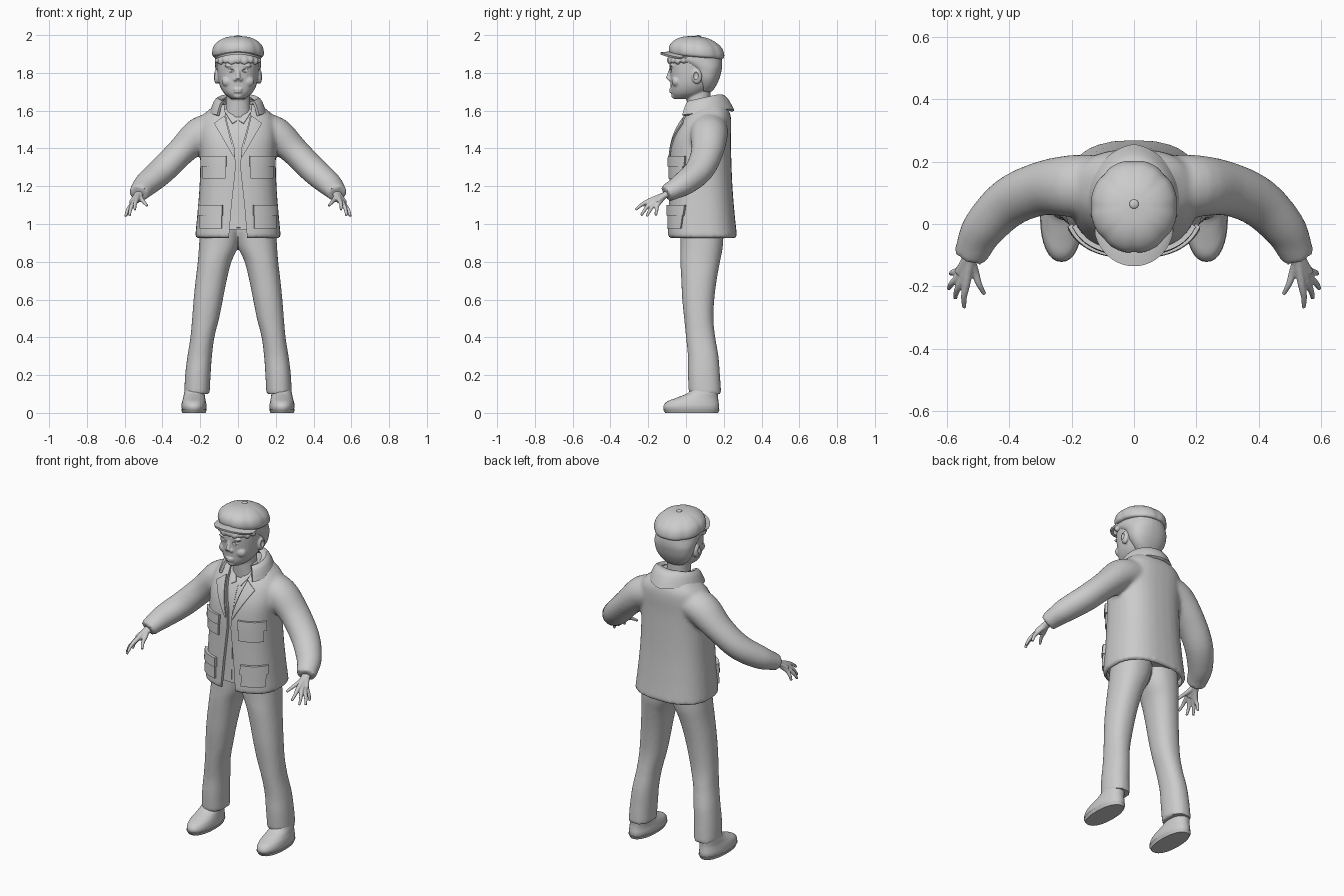
import bpy, bmesh
from math import sin, cos, pi, radians, copysign
from mathutils import Vector
from mathutils.bvhtree import BVHTree

cube = bpy.data.objects.get("Cube")
if cube:
    bpy.data.objects.remove(cube, do_unlink=True)

grey = bpy.data.materials.new("plain_grey")
grey.use_nodes = True
grey.diffuse_color = (.6, .6, .6, 1)
grey.node_tree.nodes["Principled BSDF"].inputs["Base Color"].default_value = grey.diffuse_color
SIDES = (("left_", 1), ("right_", -1))


# ---------- helpers ----------
def activate(obj):
    bpy.ops.object.select_all(action='DESELECT')
    obj.select_set(True)
    bpy.context.view_layer.objects.active = obj


def finish(name, bm):
    bmesh.ops.recalc_face_normals(bm, faces=bm.faces)
    mesh = bpy.data.meshes.new(name)
    bm.to_mesh(mesh)
    bm.free()
    mesh.materials.append(grey)
    obj = bpy.data.objects.new(name, mesh)
    bpy.context.collection.objects.link(obj)
    return smooth(obj)


def smooth(obj):
    activate(obj)
    bpy.ops.object.shade_smooth_by_angle(angle=radians(40))
    return obj


def apply(obj, kind, **props):
    activate(obj)
    mod = obj.modifiers.new(kind, kind)
    for key, value in props.items():
        setattr(mod, key, value)
    bpy.ops.object.modifier_apply(modifier=mod.name)


def skin(name, rings, wrap=True, thickness=0):
    """Join successive rows of points; closed rows get end caps, open ones a thickness."""
    bm = bmesh.new()
    rows = [[bm.verts.new(p) for p in ring] for ring in rings]
    n = len(rows[0])
    for a, b in zip(rows, rows[1:]):
        for i in range(n if wrap else n - 1):
            j = (i + 1) % n
            bm.faces.new((a[i], a[j], b[j], b[i]))
    if wrap:
        bm.faces.new(rows[0])
        bm.faces.new(rows[-1])
    obj = finish(name, bm)
    if thickness:
        apply(obj, 'SOLIDIFY', thickness=thickness, offset=0)
        smooth(obj)
    return obj


def spline(rows, steps=4):
    pts = [rows[0]] + list(rows) + [rows[-1]]
    out = []
    for a, b, c, d in zip(pts, pts[1:], pts[2:], pts[3:]):
        for k in range(steps):
            t = k / steps
            out.append([q + t * ((r - p) + t * (2*p - 5*q + 4*r - s + t * (3*(q - r) + s - p))) / 2
                        for p, q, r, s in zip(a, b, c, d)])
    return out + [list(rows[-1])]


def loft(name, rows, s=1, power=.9, n=32, seam=0, tilt=0):
    """Level rounded sections: height, x from, x to, y from, y to."""
    rings = []
    for z, x0, x1, y0, y1 in spline(rows):
        ring = []
        for i in range(n):
            a = 2 * pi * i / n
            u, v = (copysign(abs(w) ** power, w) * (1 - seam * abs(cos(4*a)) ** 6) for w in (sin(a), cos(a)))
            y = (y0 + y1 - (y1 - y0) * v) / 2
            ring.append((s * (x0 + x1 + (x1 - x0) * u) / 2, y, z - tilt * (y - .06)))
        rings.append(ring)
    return skin(name, rings)


def body(name, rows, inset=0, **kw):
    """Symmetric loft: height, half width, front, back."""
    return loft(name, [(z, inset - r, r - inset, f + inset, b - inset) for z, r, f, b in rows], **kw)


def tube(name, rows, s=1, n=20):
    """Round sections along a path: x, y, z, level radius, upright radius."""
    path = spline(rows)
    rings = []
    for i, (x, y, z, ra, rb) in enumerate(path):
        t = Vector(path[min(i + 1, len(path) - 1)][:3]) - Vector(path[max(i - 1, 0)][:3])
        side = t.cross(Vector((0, 0, 1))).normalized()
        up = side.cross(t).normalized()
        ring = [Vector((x, y, z)) + side * ra * cos(2*pi*k/n) + up * rb * sin(2*pi*k/n) for k in range(n)]
        rings.append([(s * p.x, p.y, p.z) for p in ring])
    return skin(name, rings)


def ball(name, loc, radii):
    bm = bmesh.new()
    bmesh.ops.create_uvsphere(bm, u_segments=24, v_segments=16, radius=1)
    for v in bm.verts:
        v.co = Vector(loc) + Vector(a * b for a, b in zip(v.co, radii))
    return finish(name, bm)


def fuse(name, parts, voxel, rounds):
    activate(parts[0])
    for p in parts:
        p.select_set(True)
    bpy.ops.object.join()
    obj = bpy.context.view_layer.objects.active
    obj.name = obj.data.name = name
    apply(obj, 'REMESH', mode='VOXEL', voxel_size=voxel)
    apply(obj, 'SMOOTH', factor=.5, iterations=rounds)
    return smooth(obj)


def carve(obj, cutters):
    for c in cutters:
        apply(obj, 'BOOLEAN', object=c, operation='DIFFERENCE', solver='EXACT')
        bpy.data.objects.remove(c, do_unlink=True)
    smooth(obj)


def surface(obj):
    bm = bmesh.new()
    bm.from_mesh(obj.data)
    tree = BVHTree.FromBMesh(bm)
    bm.free()
    return tree


def patch(name, corners, tree, lift, s=1, n=10):
    """Cloth plate laid on the front of a surface; corners are (x, z) pairs."""
    a, b, c, d = (Vector(p) for p in corners)
    rows = []
    for j in range(n + 1):
        row = []
        for i in range(n + 1):
            x, z = a.lerp(b, i / n).lerp(d.lerp(c, i / n), j / n)
            hit = tree.ray_cast(Vector((s * x, -1, z)), Vector((0, 1, 0)))[0]
            row.append((s * x, hit.y if hit else .05, z))
        rows.append(row)
    return skin(name, rows, wrap=False, thickness=2 * lift)


def box(x0, x1, z0, z1):
    return (x0, z0), (x1, z0), (x1, z1), (x0, z1)


# ---------- trousers and shoes ----------
leg = [(.1, .15, .285, .015, .187), (.2, .145, .28, .01, .18), (.3, .138, .268, .01, .172),
       (.4, .125, .252, 0, .155), (.5, .1, .243, -.01, .145), (.6, .08, .235, -.02, .15),
       (.7, .06, .225, -.025, .162), (.8, .035, .213, -.03, .18), (.88, 0, .207, -.03, .195),
       (.98, -.02, .2, -.03, .2)]
fuse("trousers", [loft(n + "leg", leg, s) for n, s in SIDES], .01, 4)
shoe = [(.012, .17, .295, -.115, .172), (.035, .166, .3, -.12, .175), (.06, .17, .296, -.1, .172),
        (.08, .174, .29, -.05, .17), (.105, .178, .285, .01, .17), (.13, .185, .28, .03, .165)]
for n, s in SIDES:
    loft(n + "shoe", shoe, s)
    loft(n + "sole", [(0, .172, .294, -.11, .17), (.018, .164, .302, -.122, .178)], s)

# ---------- jacket ----------
torso = [(.925, .228, -.098, .272), (1.05, .216, -.094, .258), (1.2, .204, -.09, .246), (1.35, .2, -.086, .24),
         (1.45, .205, -.07, .238), (1.53, .2, -.035, .24), (1.58, .18, 0, .235), (1.62, .135, .03, .215),
         (1.65, .1, .04, .19)]
sleeve = [(.1, .12, 1.51, .1, .085), (.2, .122, 1.475, .1, .092), (.3, .113, 1.385, .087, .076),
          (.4, .07, 1.285, .08, .072), (.48, -.01, 1.215, .07, .065), (.512, -.07, 1.18, .06, .052),
          (.526, -.106, 1.16, .054, .047)]
jacket = fuse("jacket", [body("torso", torso, power=.8)] + [tube(n + "sleeve", sleeve, s) for n, s in SIDES], .011, 7)
cloth = surface(jacket)
edge = [(.055, .85), (.034, 1.1), (.012, 1.3), (.018, 1.4), (.06, 1.55), (.09, 1.72)]
opening = skin("opening", [[(-x, -.4, z), (x, -.4, z), (x, .04, z), (-x, .04, z)] for x, z in edge])
hollow = body("hollow", [(.88, .225, -.095, .27), (.965, .222, -.092, .264)], inset=.014, power=.8)
carve(jacket, [opening, hollow])

# shirt behind the opening
shirt = body("shirt", [(.97,) + torso[0][1:]] + torso[1:], inset=.02, power=.8)
linen = surface(shirt)
patch("shirt_placket", box(-.008, .012, .98, 1.55), linen, .003)

for n, s in SIDES:
    patch(n + "shirt_collar", ((.004, 1.545), (.03, 1.53), (.075, 1.6), (.05, 1.615)), linen, .006, s)
    patch(n + "lapel", ((.017, 1.36), (.024, 1.355), (.125, 1.53), (.07, 1.57)), cloth, .008, s)
    patch(n + "chest_pocket", box(.065, .18, 1.24, 1.35), cloth, .009, s)
    patch(n + "chest_flap", box(.06, .186, 1.305, 1.36), cloth, .015, s)
    patch(n + "hip_pocket", box(.085, .195, .975, 1.09), cloth, .011, s)
    patch(n + "hip_flap", box(.08, .198, 1.045, 1.1), cloth, .017, s)

# turned-down collar, widest and pointed at the back
rows = []
for k in range(7):
    t = k / 6
    row = []
    for i in range(-24, 25):
        a = radians(132) * i / 24
        drop = (1 - cos(a)) / 2
        point = max(0, 1 - abs(i) / 7) * t
        row.append((sin(a) * (.086 + .056 * t), .085 + cos(a) * (.078 + .072 * t) + .014 * point,
                    1.672 - .045 * drop + .035 * sin(pi * t) - .06 * t - .015 * point))
    rows.append(row)
skin("jacket_collar", rows, wrap=False, thickness=.016)

# ---------- hands ----------
fingers = {"index": ((.538, -.192, 1.125), (.545, -.268, 1.075)), "middle": ((.553, -.185, 1.113), (.574, -.238, 1.045)),
           "ring": ((.562, -.168, 1.105), (.595, -.208, 1.04)), "little": ((.564, -.15, 1.103), (.588, -.16, 1.045)),
           "thumb": ((.51, -.155, 1.13), (.48, -.225, 1.095))}
for n, s in SIDES:
    parts = [tube("palm", [(.515, -.07, 1.175, .024, .02), (.53, -.12, 1.148, .026, .017), (.55, -.165, 1.117, .03, .013)], s)]
    for f, (base, tip) in fingers.items():
        mid = Vector(base).lerp(Vector(tip), .55) + Vector((.004, 0, .005))
        path = [(.526, -.11, 1.155, .016, .016), (*base, .013, .012), (*mid, .01, .01), (*tip, .007, .007)]
        parts.append(tube(f, path, s, 12))
    fuse(n + "hand", parts, .004, 3)

# ---------- head ----------
skull = [(1.662, .035, -.06, .05), (1.69, .072, -.076, .1), (1.73, .096, -.081, .14), (1.78, .107, -.084, .165),
         (1.84, .112, -.087, .175), (1.9, .113, -.08, .178), (1.94, .09, -.05, .14)]
parts = [body("skull", skull), body("neck", [(1.56, .075, .01, .14), (1.64, .064, .005, .13), (1.75, .064, 0, .13)]),
         tube("nose", [(0, -.078, 1.825, .009, .009), (0, -.09, 1.79, .011, .01), (0, -.096, 1.768, .014, .012)]),
         ball("upper_lip", (0, -.079, 1.713), (.026, .011, .006)), ball("lower_lip", (0, -.077, 1.7), (.022, .012, .007)),
         ball("chin", (0, -.058, 1.68), (.026, .02, .018))]
cuts = []
for n, s in SIDES:
    parts += [ball("ear", (s * .113, .058, 1.78), (.015, .027, .039)), ball("nostril", (s * .014, -.086, 1.765), (.011, .01, .009)),
              ball("brow", (s * .045, -.078, 1.838), (.03, .01, .008)), ball("cheek", (s * .052, -.05, 1.755), (.035, .026, .03))]
    cuts += [ball("socket", (s * .043, -.092, 1.812), (.024, .022, .012)), ball("ear_cup", (s * .129, .052, 1.785), (.012, .014, .022))]
    ball(n + "eye", (s * .043, -.055, 1.812), (.022, .022, .02))
carve(fuse("head", parts, .005, 3), cuts)

# hair with a fringe of short locks
hair = [body("hair_back", [(1.7, .058, .06, .138), (1.73, .088, .06, .158), (1.77, .111, .04, .177), (1.82, .12, .015, .19),
                           (1.85, .122, -.04, .192), (1.872, .122, -.088, .19), (1.91, .118, -.085, .185)])]
for i in range(-4, 5):
    a = i * .3
    hair.append(ball("lock", (.113 * sin(a), .03 - .118 * cos(a), 1.868 - .006 * (i % 2)), (.02, .014, .02)))
fuse("hair", hair, .007, 2)

# ---------- cap ----------
crown = [(1.882, .118, -.07, .185), (1.89, .136, -.088, .203), (1.915, .139, -.094, .204), (1.945, .128, -.083, .19),
         (1.972, .098, -.05, .155), (1.988, .058, -.005, .115), (1.994, .01, .055, .075)]
body("cap", crown, n=96, seam=.025, tilt=.08, power=1)
ball("cap_button", (0, .064, 1.993), (.015, .015, .007))
rows = []
for k in range(5):
    t = k / 4
    row = []
    for i in range(-12, 13):
        a = radians(6.4) * i
        row.append((sin(a) * .125, (.03 - .03 * t) - cos(a) * (.1 + .035 * t), 1.907 - .026 * sin(a) ** 2 - .004 * t * t))
    rows.append(row)
skin("cap_brim", rows, wrap=False, thickness=.012)
